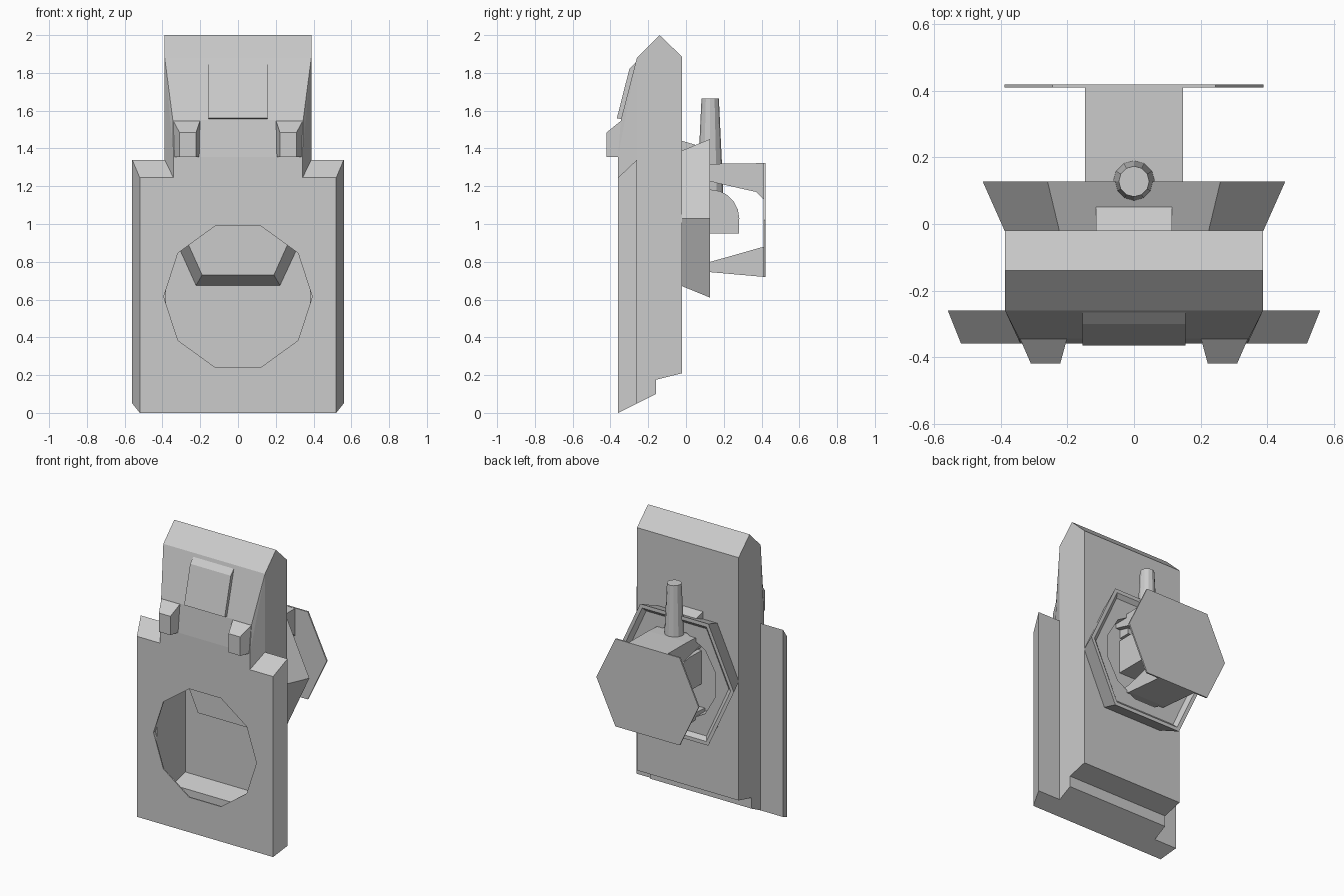
import bpy, bmesh
from math import cos, sin, pi

if "Cube" in bpy.data.objects:
    bpy.data.objects.remove(bpy.data.objects["Cube"])


def finish(name, bm):
    bmesh.ops.recalc_face_normals(bm, faces=bm.faces[:])
    me = bpy.data.meshes.new(name)
    bm.to_mesh(me)
    bm.free()
    ob = bpy.data.objects.new(name, me)
    bpy.context.collection.objects.link(ob)
    return ob


def loft(name, rings):
    """Closed solid through rings of equal point count."""
    bm = bmesh.new()
    rows = [[bm.verts.new(p) for p in r] for r in rings]
    n = len(rows[0])
    for a, b in zip(rows, rows[1:]):
        for i in range(n):
            j = (i + 1) % n
            bm.faces.new((a[i], a[j], b[j], b[i]))
    bm.faces.new(rows[0])
    bm.faces.new(rows[-1])
    return finish(name, bm)


def side_prism(name, profile, half):
    return loft(name, [[(x, y, z) for y, z in profile] for x in (-half, half)])


def hull(name, points):
    """Convex solid; points are mirrored over x when marked by a positive x."""
    bm = bmesh.new()
    for p in points:
        bm.verts.new(p)
    bmesh.ops.convex_hull(bm, input=bm.verts[:])
    bmesh.ops.dissolve_limit(bm, angle_limit=0.01, verts=bm.verts[:], edges=bm.edges[:])
    return finish(name, bm)


def both(points):
    return [(s * x, y, z) for x, y, z in points for s in (-1, 1)]


def disc(y, r, n, z, turn=0):
    return [(r * cos(turn + 2 * pi * i / n), y, z + r * sin(turn + 2 * pi * i / n)) for i in range(n)]


def hexagon(y, mid, half_h, edge, z=1.03):
    return [(mid, y, z), (edge, y, z + half_h), (-edge, y, z + half_h),
            (-mid, y, z), (-edge, y, z - half_h), (edge, y, z - half_h)]


def cut(ob, cutter):
    m = ob.modifiers.new("cut", "BOOLEAN")
    m.operation = "DIFFERENCE"
    m.solver = "EXACT"
    m.object = cutter
    bpy.context.view_layer.objects.active = ob
    bpy.ops.object.modifier_apply(modifier=m.name)


# Main slab and wide front plate
slab = side_prism("main_slab", [(-.26, .05), (-.16, .10), (-.16, .175), (-.02, .21),
                                (-.02, 1.885), (-.14, 2), (-.26, 1.88)], .388)
plate = hull("front_plate", both([(.52, -.36, 0), (.52, -.36, 1.245),
                                  (.56, -.26, .05), (.56, -.26, 1.34)]))

# Hollow interior seen through the ten-sided opening
cavity = side_prism("cavity_cutter", [(-.352, .02), (-.17, .115), (-.17, .185), (-.03, .22),
                                      (-.03, 1.15), (-.352, 1.15)], .38)
opening = loft("opening_cutter", [disc(y, .393, 10, .615) for y in (-.42, -.34)])
cut(slab, cavity)
cut(plate, cavity)
cut(plate, opening)
for c in (cavity, opening):
    bpy.data.objects.remove(c)

# Sloped upper front with a raised panel
hull("upper_front", both([(.388, -.26, 1.88), (.345, -.345, 1.55), (.342, -.36, 1.355),
                          (.342, -.36, 1.245), (.388, -.26, 1.25)]))
side_prism("raised_panel", [(-.366, 1.56), (-.34, 1.555), (-.262, 1.86), (-.3, 1.82)], .155)

# Pair of front lugs
for side, s in (("left", -1), ("right", 1)):
    pts = [(.2, -.34, 1.355), (.345, -.34, 1.355), (.2, -.34, 1.55), (.345, -.34, 1.55),
           (.222, -.42, 1.355), (.31, -.42, 1.355), (.222, -.42, 1.485), (.31, -.42, 1.485)]
    hull(side + "_lug", [(s * x, y, z) for x, y, z in pts])

# Tapered hexagonal housing on the back with a round recess
housing = loft("hex_housing", [hexagon(-.165, .325, .30, .19), hexagon(.128, .455, .42, .26),
                               hexagon(.128, .43, .395, .245), hexagon(.105, .40, .37, .23)])
recess = loft("recess_cutter", [disc(y, .31, 12, 1.03, pi / 12) for y in (0, .25)])
cut(housing, recess)
bpy.data.objects.remove(recess)
side_prism("housing_top_block", [(-.02, 1.2), (.08, 1.2), (.08, 1.41), (-.02, 1.44)], .115)

# Rounded core block in the recess
side_prism("core_block", [(0, .95), (.28, .95)] +
           [(.13 + .152 * cos(a * pi / 10), 1.03 + .152 * sin(a * pi / 10)) for a in range(6)] +
           [(0, 1.18)], .118)

# Tapered upright pipe
loft("upright_pipe", [[(r * cos(i * pi / 6), .128 + r * sin(i * pi / 6), z) for i in range(12)]
                      for r, z in ((.07, 1.14), (.066, 1.24), (.046, 1.665))])

# Struts and outer hexagonal cover plate
side_prism("upper_strut", [(.0, 1.26), (.17, 1.215), (.37, 1.17), (.412, 1.13),
                           (.412, 1.322), (.2, 1.32), (.0, 1.31)], .148)
side_prism("lower_strut", [(.0, .77), (.13, .745), (.412, .72), (.412, .88), (.13, .80), (.0, .79)], .145)
loft("cover_plate", [hexagon(y, .39, .302, .245, 1.022) for y in (.41, .42)])
